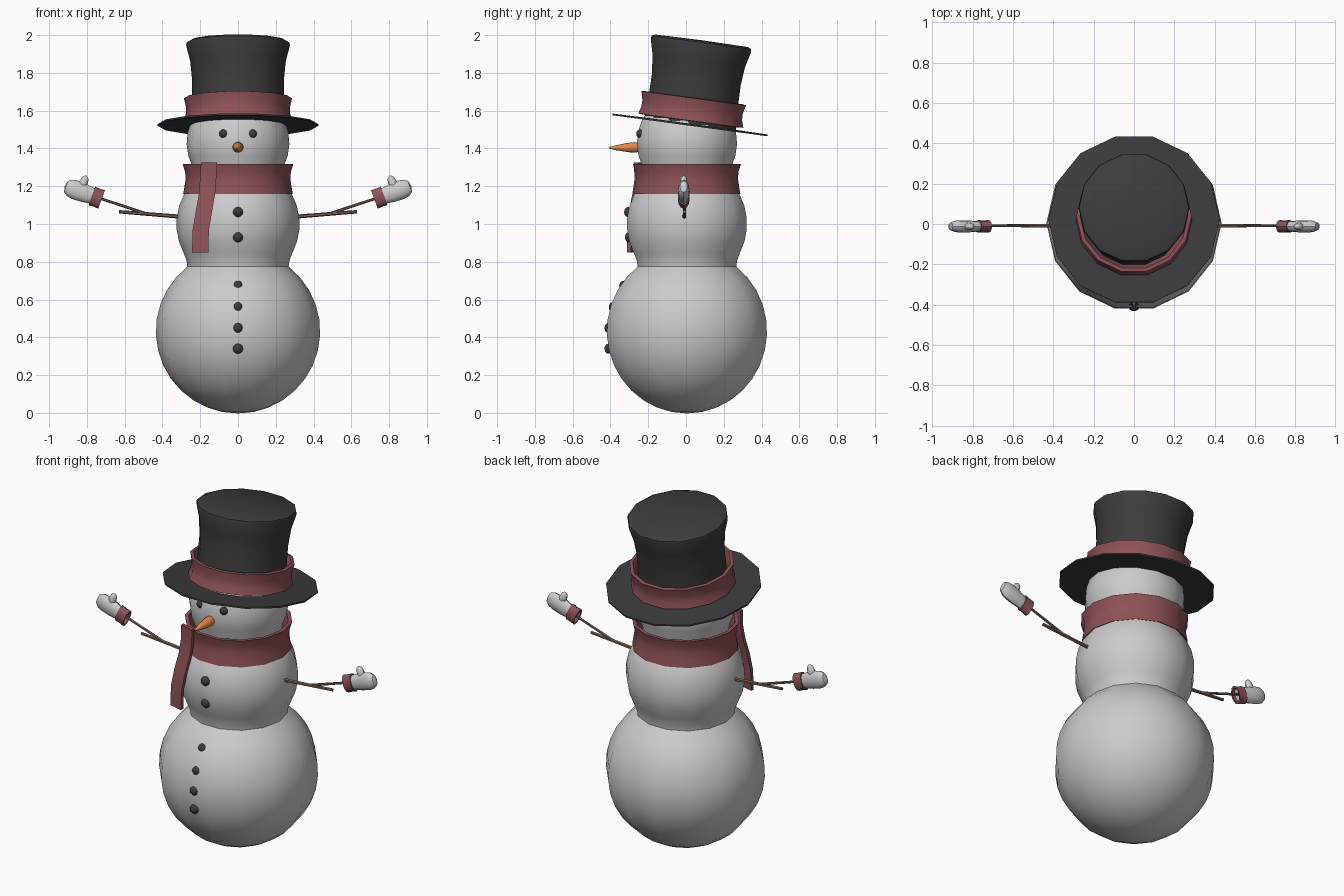
import bpy, bmesh
from math import sin, cos, pi, radians, atan2, hypot
from mathutils import Matrix, Vector

if "Cube" in bpy.data.objects:
    bpy.data.objects.remove(bpy.data.objects["Cube"])


def material(name, rgb):
    m = bpy.data.materials.new(name)
    m.diffuse_color = (*rgb, 1)
    m.use_nodes = True
    m.node_tree.nodes["Principled BSDF"].inputs["Base Color"].default_value = m.diffuse_color
    return m


BLACK = material("black", (0.045, 0.045, 0.045))
RED = material("red", (0.27, 0.085, 0.095))
ORANGE = material("orange", (0.75, 0.25, 0.06))
BROWN = material("brown", (0.2, 0.13, 0.09))


def finish(name, bm, mat=None, mirror=False, angle=40):
    bmesh.ops.remove_doubles(bm, verts=bm.verts, dist=1e-5)
    bmesh.ops.recalc_face_normals(bm, faces=bm.faces)
    me = bpy.data.meshes.new(name)
    bm.to_mesh(me)
    bm.free()
    ob = bpy.data.objects.new(name, me)
    bpy.context.collection.objects.link(ob)
    if mat:
        me.materials.append(mat)
    if mirror:
        ob.modifiers.new("mirror", 'MIRROR')
    bpy.ops.object.select_all(action='DESELECT')
    ob.select_set(True)
    bpy.context.view_layer.objects.active = ob
    bpy.ops.object.shade_smooth_by_angle(angle=radians(angle))
    return ob


def lathe(name, profile, mat=None, n=14, matrix=Matrix(), closed=False, mirror=False):
    """Revolve (radius, height) points round local z."""
    bm = bmesh.new()
    rings = [[bm.verts.new(matrix @ Vector((r * cos(2 * pi * k / n), r * sin(2 * pi * k / n), h)))
              for k in range(n)] if r > 0 else [bm.verts.new(matrix @ Vector((0, 0, h)))]
             for r, h in profile]
    pairs = list(zip(rings, rings[1:])) + ([(rings[-1], rings[0])] if closed else [])
    for a, b in pairs:
        for k in range(n):
            j = (k + 1) % n
            quad = [a[k % len(a)], a[j % len(a)], b[j % len(b)], b[k % len(b)]]
            bm.faces.new(list(dict.fromkeys(quad)))
    return finish(name, bm, mat, mirror)


def arc(r, cz, a0, a1, n):
    pts = []
    for i in range(n + 1):
        a = radians(a0 + (a1 - a0) * i / n)
        rad = r * cos(a)
        pts.append((rad if rad > 1e-4 else 0, cz + r * sin(a)))
    return pts


def place(x, y, z, angle=0, axis='Y', squash=1):
    return (Matrix.Translation((x, y, z)) @ Matrix.Rotation(angle, 4, axis)
            @ Matrix.Diagonal((1, squash, 1, 1)))


def stick(name, x0, z0, x1, z1, r0, r1):
    length = hypot(x1 - x0, z1 - z0)
    lathe(name, [(0, 0), (r0, 0), (r1, length), (0, length)], BROWN, 6,
          place(x0, -0.008, z0, atan2(x1 - x0, z1 - z0)), mirror=True)


# Snow body: lower ball, chest and head in one turned profile
body = arc(0.435, 0.432, -90, 52, 13)
body += [(0.272, 0.805)]
body += arc(0.326, 1.0, -28, 40, 6)
body += [(0.235, 1.24)]
body += arc(0.272, 1.43, -28, 90, 9)
lathe("snow_body", body, matrix=place(0, 0.005, 0))

# Scarf wrap
lathe("scarf_wrap", [(0.268, 1.17), (0.29, 1.16), (0.283, 1.2), (0.277, 1.24), (0.28, 1.275),
                     (0.293, 1.318), (0.272, 1.318), (0.255, 1.25)], RED,
      matrix=place(0, 0.005, 0), closed=True)

# Scarf tail: a flat strip hanging down the chest
path = [(-0.153, -0.255, 1.326), (-0.158, -0.25, 1.24), (-0.164, -0.262, 1.16),
        (-0.18, -0.28, 1.07), (-0.197, -0.288, 0.97), (-0.2, -0.291, 0.85)]
bm = bmesh.new()
rows = []
for x, y, z in path:
    rows.append([bm.verts.new((x + sx * 0.043, y - sx * 0.011 + sy * 0.011, z))
                 for sx, sy in ((-1, -1), (1, -1), (1, 1), (-1, 1))])
for a, b in zip(rows, rows[1:]):
    for k in range(4):
        bm.faces.new((a[k], a[(k + 1) % 4], b[(k + 1) % 4], b[k]))
bm.faces.new(rows[0])
bm.faces.new(rows[-1])
finish("scarf_tail", bm, RED)

# Top hat, tipped backwards
tilt = place(0, 0.022, 1.525, radians(-7.7), 'X')
lathe("hat", [(0, -0.005), (0.425, -0.005), (0.425, 0.004), (0.25, 0.006), (0.244, 0.13),
              (0.243, 0.24), (0.253, 0.34), (0.275, 0.425), (0.272, 0.44), (0.255, 0.449),
              (0, 0.452)], BLACK, matrix=tilt)
lathe("hat_band", [(0.25, 0.02), (0.288, 0.022), (0.276, 0.06), (0.275, 0.095), (0.286, 0.142),
                   (0.268, 0.145), (0.245, 0.1)], RED, matrix=tilt, closed=True)

# Coal buttons and eyes
ball = arc(0.027, 0, -90, 90, 6)
for i, (y, z) in enumerate([(-0.41, 0.34), (-0.41, 0.45), (-0.387, 0.56), (-0.332, 0.672),
                            (-0.302, 0.93), (-0.306, 1.063)]):
    lathe(f"button_{i + 1}", ball, BLACK, 10, place(0, y, z, squash=0.85))
lathe("eyes", arc(0.023, 0, -90, 90, 6), BLACK, 10, place(0.077, -0.242, 1.478), mirror=True)

# Carrot nose
lathe("nose", [(0, 0), (0.024, 0), (0.029, 0.025), (0.026, 0.06), (0.014, 0.125), (0.005, 0.158),
               (0, 0.165)], ORANGE, 10, place(0, -0.245, 1.406, radians(91), 'X'))

# Twig arms
stick("arm_stick", 0.27, 1.036, 0.63, 1.065, 0.011, 0.009)
stick("arm_branch", 0.49, 1.056, 0.77, 1.149, 0.008, 0.007)

# Mittens with cuffs
lean = radians(70)
hand = place(0.722, -0.012, 1.13, lean, squash=0.6)
lathe("mitten_cuff", [(0.04, 0), (0.052, 0), (0.05, 0.027), (0.052, 0.055), (0.04, 0.055)],
      RED, 12, hand, closed=True, mirror=True)
lathe("mitten_palm", [(0, 0.02), (0.042, 0.02), (0.043, 0.06), (0.049, 0.1), (0.051, 0.15),
                      (0.046, 0.18), (0.032, 0.2), (0, 0.208)],
      None, 12, hand, mirror=True)
lathe("mitten_thumb", [(0, 0), (0.02, 0.01), (0.023, 0.045), (0.019, 0.07), (0.009, 0.083),
                       (0, 0.086)], None, 10,
      place(0.835, -0.012, 1.176, radians(-22), squash=0.85), mirror=True)
